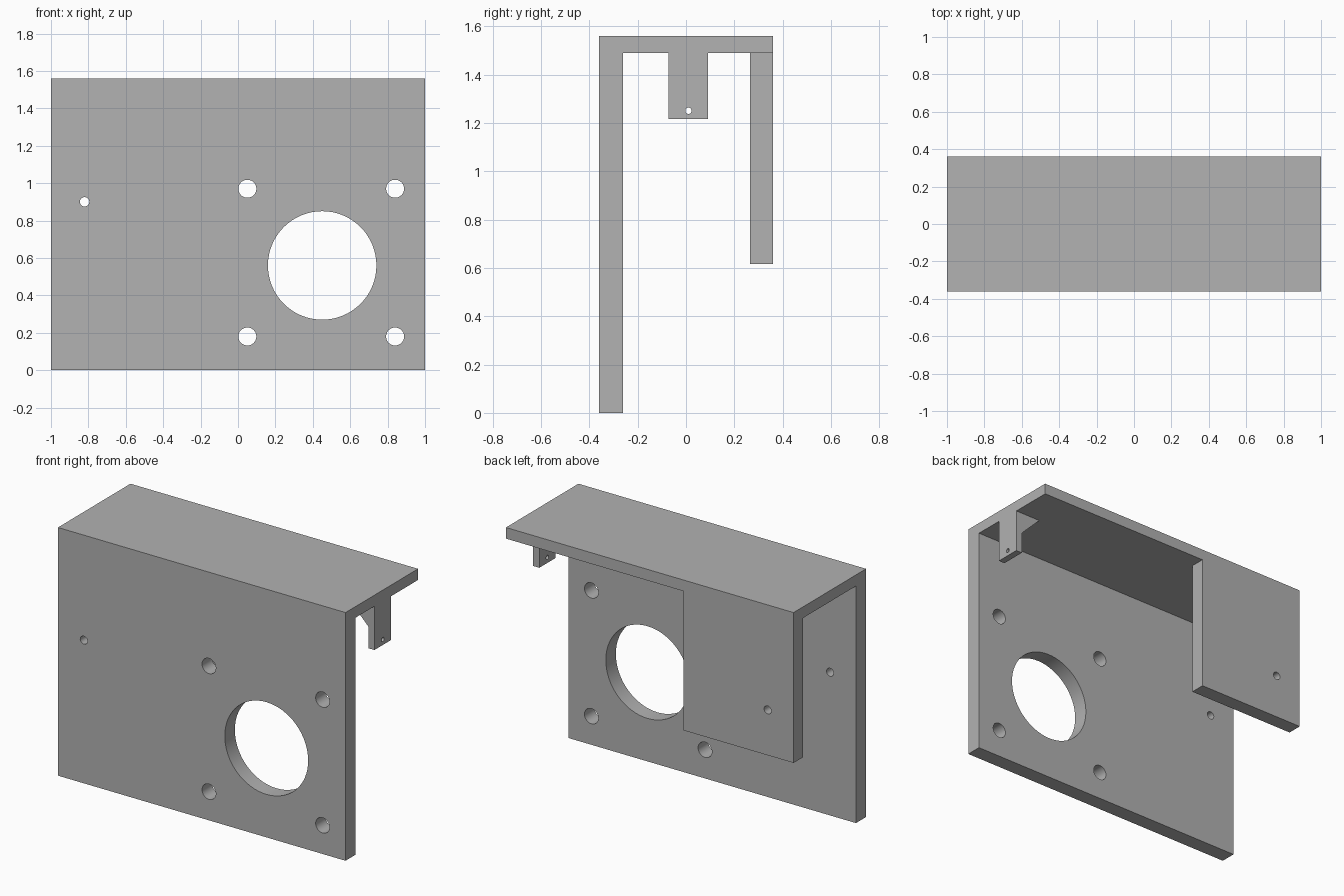
import bpy
import bmesh
from math import radians
from mathutils import Matrix, Vector

if "Cube" in bpy.data.objects:
    bpy.data.objects.remove(bpy.data.objects["Cube"])

grey = bpy.data.materials.new("plain grey")
grey.use_nodes = True
grey.diffuse_color = (0.445, 0.445, 0.445, 1)
grey.node_tree.nodes["Principled BSDF"].inputs["Base Color"].default_value = grey.diffuse_color

TOP, UNDER = 1.56, 1.49        # top plate faces
FRONT, BACK = -0.36, 0.36      # outer faces front and back


def finish(name, bm):
    bmesh.ops.recalc_face_normals(bm, faces=bm.faces)
    mesh = bpy.data.meshes.new(name)
    bm.to_mesh(mesh)
    bm.free()
    mesh.materials.append(grey)
    obj = bpy.data.objects.new(name, mesh)
    bpy.context.collection.objects.link(obj)
    return obj


def extrude(name, points, direction):
    """Solid from a flat outline pushed along a direction."""
    bm = bmesh.new()
    face = bm.faces.new([bm.verts.new(p) for p in points])
    out = bmesh.ops.extrude_face_region(bm, geom=[face])["geom"]
    moved = [v for v in out if isinstance(v, bmesh.types.BMVert)]
    bmesh.ops.translate(bm, verts=moved, vec=Vector(direction))
    return finish(name, bm)


def drill(obj, holes, axis):
    """Cut round holes (centre, radius) through obj along an axis."""
    bm = bmesh.new()
    turn = Matrix.Rotation(radians(90), 4, "X" if axis == "Y" else "Y")
    for centre, radius in holes:
        bmesh.ops.create_cone(bm, cap_ends=True, segments=64, radius1=radius, radius2=radius,
                              depth=0.3, matrix=Matrix.Translation(centre) @ turn)
    cutter = finish("hole_cutter", bm)
    cutter.hide_render = True
    mod = obj.modifiers.new("holes", "BOOLEAN")
    mod.operation = "DIFFERENCE"
    mod.solver = "EXACT"
    mod.object = cutter
    bpy.ops.object.select_all(action="DESELECT")
    obj.select_set(True)
    bpy.context.view_layer.objects.active = obj
    bpy.ops.object.modifier_apply(modifier=mod.name)
    bpy.data.objects.remove(cutter)
    bpy.ops.object.shade_smooth_by_angle(angle=radians(30))


# Front plate and top plate as one L-shaped solid
outline = [(FRONT, 0), (-0.26, 0), (-0.26, UNDER), (BACK, UNDER), (BACK, TOP), (FRONT, TOP)]
bracket = extrude("front_and_top_plate", [(-1, y, z) for y, z in outline], (2, 0, 0))
front_holes = [((x, -0.31, z), 0.048) for x in (0.05, 0.84) for z in (0.18, 0.97)]
front_holes += [((0.45, -0.31, 0.56), 0.29), ((-0.82, -0.31, 0.90), 0.025)]
drill(bracket, front_holes, "Y")

# Shorter back plate hanging from the top
outline = [(-1, 0.615), (-0.236, 0.615), (-0.236, UNDER), (-1, UNDER)]
back_plate = extrude("back_plate", [(x, 0.265, z) for x, z in outline], (0, BACK - 0.265, 0))
drill(back_plate, [((-0.82, 0.31, 0.90), 0.025)], "Y")

# Small end tab with a sloped gusset
outline = [(1, 1.215), (1, UNDER), (0.82, UNDER), (0.957, 1.352), (0.957, 1.215)]
tab = extrude("end_tab", [(x, -0.073, z) for x, z in outline], (0, 0.163, 0))
drill(tab, [((1, 0.01, 1.25), 0.013)], "X")
